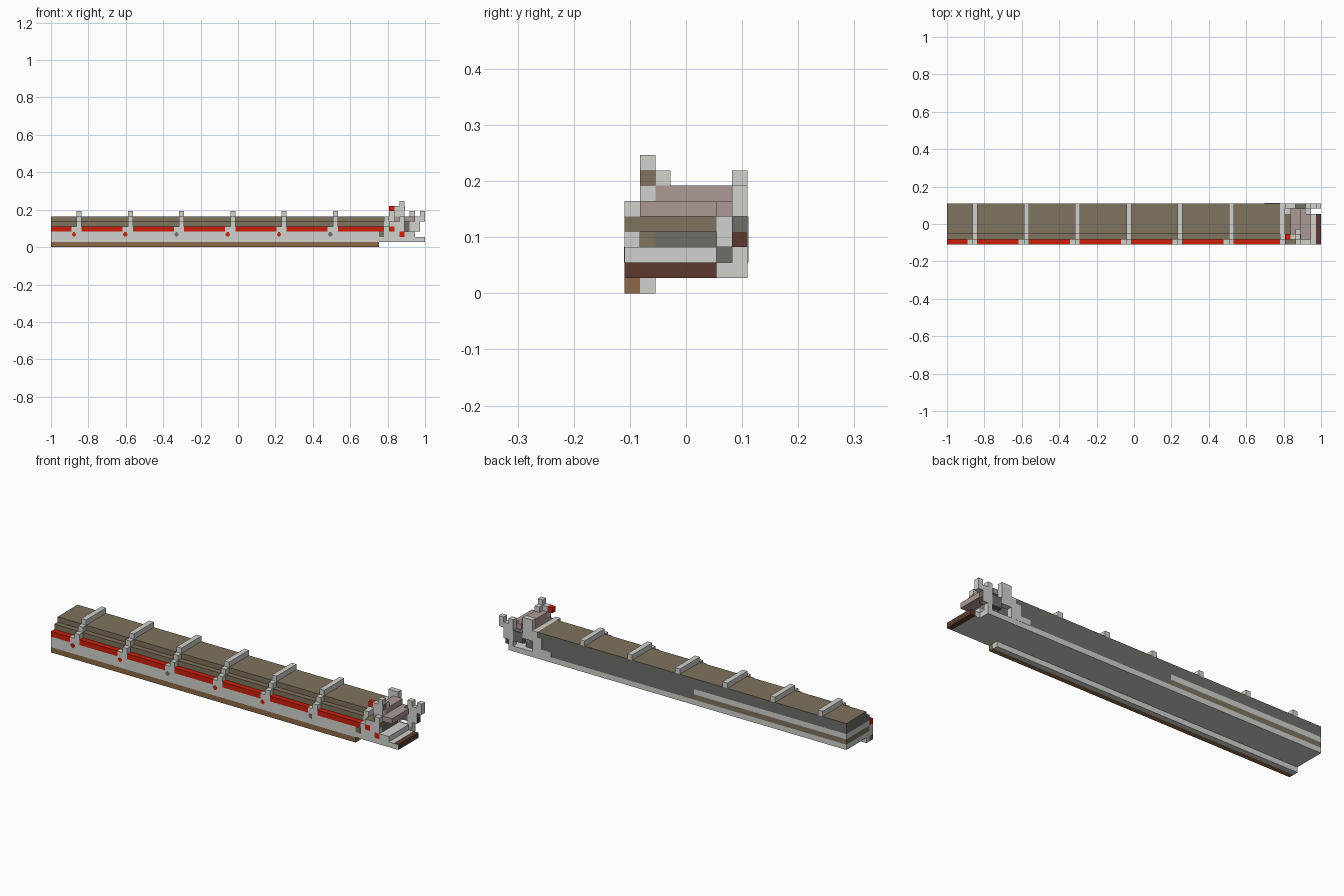
import bpy, bmesh
from mathutils import Vector

cube = bpy.data.objects.get("Cube")
if cube:
    bpy.data.objects.remove(cube, do_unlink=True)

UNIT = 2 / 73          # edge of one block
LENGTH, DEPTH = 73, 8  # overall size in blocks


def srgb(c):
    c /= 255
    return c / 12.92 if c <= 0.04045 else ((c + 0.055) / 1.055) ** 2.4


def material(name, *rgb):
    m = bpy.data.materials.new(name)
    m.use_nodes = True
    col = (*[srgb(c) for c in rgb], 1)
    m.diffuse_color = col
    m.node_tree.nodes["Principled BSDF"].inputs["Base Color"].default_value = col
    return m


GREY = material("light grey", 209, 209, 204)
DARK = material("dark grey", 110, 110, 104)
OLIVE = material("olive", 127, 115, 94)
RED = material("red", 206, 32, 12)
BROWN = material("brown", 141, 106, 70)
DEEP = material("dark brown", 92, 58, 46)
MAUVE = material("mauve", 174, 154, 150)

AXES = {"-x": (-1, 0, 0), "+x": (1, 0, 0), "-y": (0, -1, 0), "+y": (0, 1, 0)}


def block(name, xs, ys, zs, mat, sides=None):
    """Box between block coordinates; sides recolours faces by direction."""
    sides = sides or {}
    bm = bmesh.new()
    bmesh.ops.create_cube(bm, size=1)
    for v in bm.verts:
        x, y, z = [lo + (hi - lo) * (c + 0.5)
                   for c, (lo, hi) in zip(v.co, (xs, ys, zs))]
        v.co = Vector((x - LENGTH / 2, y - DEPTH / 2, z)) * UNIT
    bm.normal_update()
    mats = [mat] + list(dict.fromkeys(sides.values()))
    for f in bm.faces:
        for key, m in sides.items():
            if f.normal.dot(Vector(AXES[key])) > 0.9:
                f.material_index = mats.index(m)
    me = bpy.data.meshes.new(name)
    bm.to_mesh(me)
    bm.free()
    for m in mats:
        me.materials.append(m)
    ob = bpy.data.objects.new(name, me)
    bpy.context.collection.objects.link(ob)
    return ob


# Keel strips under the front edge
block("keel_outer", (0, 64), (0, 1), (0, 1), BROWN)
block("keel_inner", (0, 64), (1, 2), (0, 1), GREY)

# Stepped main body, layer by layer
block("body_base", (0, 65), (0, 8), (1, 2), GREY)
block("front_panel", (0, 65), (0, 1), (2, 3), GREY)
block("stripe_band", (0, 32), (1, 8), (2, 3), OLIVE)
block("stripe_rail", (0, 32), (1, 8), (3, 4), GREY)
block("rear_half_wall", (32, 65), (1, 8), (2, 4), DARK)
block("body_shoulder", (0, 65), (1, 8), (4, 5), OLIVE, {"+y": DARK, "-x": DARK})
block("body_roof", (0, 65), (2, 8), (5, 6), OLIVE, {"+y": DARK, "-x": DARK})

# Ribs, red rail segments between them and small cross-shaped lamps
start = 0
for n in range(6):
    i = 5 + 10 * n
    block("red_rail", (start, i - 1), (0, 1), (3, 4), RED)
    block("rib_top", (i, i + 1), (2, 8), (6, 7), GREY)
    block("rib_step", (i, i + 1), (1, 2), (5, 6), GREY)
    block("rib_front", (i, i + 1), (0, 1), (4, 5), GREY)
    block("rib_foot", (i - 1, i + 1), (0, 1), (3, 4), GREY)
    lamp = DARK if n % 3 == 2 else RED
    block("lamp_bar", (i - 0.9, i - 0.1), (-0.03, 0.1), (2.3, 2.7), lamp)
    block("lamp_post", (i - 0.7, i - 0.3), (-0.04, 0.1), (2.1, 2.9), lamp)
    start = i + 1
block("red_rail", (start, 65), (0, 1), (3, 4), RED)
block("rail_end_marker", (64, 65), (-0.03, 0.1), (2, 3), OLIVE)

# Collar where the head joins the body
block("collar", (65, 66), (1, 8), (1, 6), GREY)
block("collar_plate_low", (62, 65), (7.5, 8.05), (2, 3), GREY)
block("collar_plate_high", (64, 65), (7.5, 8.05), (3, 5), GREY)

# Head floor and front bumper
block("head_floor", (65, 70), (0, 7), (1, 2), GREY)
block("bumper_back", (70, 72), (0, 6), (1, 2), GREY)
block("bumper", (72, 73), (0, 6), (1, 2), DEEP, {"-y": GREY})
block("floor_corner", (66, 71), (6, 8), (1, 2), GREY)

# Head core
block("head_core", (66, 68), (2, 7), (2, 4), DARK)
block("head_lower_bar", (69, 71), (0, 6), (2, 3), GREY)
block("head_side", (65, 68), (0, 1), (2, 3), GREY)
block("head_side_block", (66, 68), (1, 2), (2, 4), OLIVE)
block("head_side_post", (67, 69), (0, 1), (3, 4), GREY)
block("head_side_cell", (65, 66), (0, 1), (3, 4), GREY)
block("red_side_cell", (66, 67), (0, 1), (3, 4), RED)
block("red_front_cell", (68, 69), (0, 1), (2, 3), RED)
block("head_deck", (66, 69), (0, 6), (4, 5), OLIVE, {"-y": GREY})
block("head_deck_corner", (66, 69), (6, 7), (3, 5), GREY)

# Mauve upper bars
block("mauve_lower_bar", (67, 71), (1, 6), (5, 6), MAUVE)
block("mauve_upper_bar", (67, 69), (2, 7), (6, 7), MAUVE)
block("mauve_step", (69, 70), (6, 7), (5, 6), MAUVE)
block("front_knob", (68, 69), (0, 1), (5, 6), GREY)

# Mast cluster on top of the head
block("mast", (68, 69), (1, 2), (6, 9), GREY)
block("mast_badge", (69, 69.1), (1, 2), (7, 8), OLIVE)
block("mast_arm", (67, 68), (1, 2), (6, 8), GREY)
block("mast_red_tip", (66, 67), (1, 2), (7, 8), RED)
block("mast_side", (68, 69), (2, 3), (7, 8), GREY)

# Rear corner posts
block("rear_post", (66, 68), (7, 8), (4, 8), GREY)
block("rear_arm", (68, 70), (7, 8), (3, 5), DARK)
block("rear_column", (70, 71), (7, 8), (2, 7), GREY)
block("rear_link_low", (71, 72), (7, 8), (3, 4), GREY, {"+x": DEEP})
block("rear_link_mid", (71, 72), (7, 8), (4, 5), GREY, {"+x": DARK})
block("rear_link_top", (71, 72), (7, 8), (5, 6), GREY)
block("rear_tip", (72, 73), (7, 8), (5, 7), GREY)
